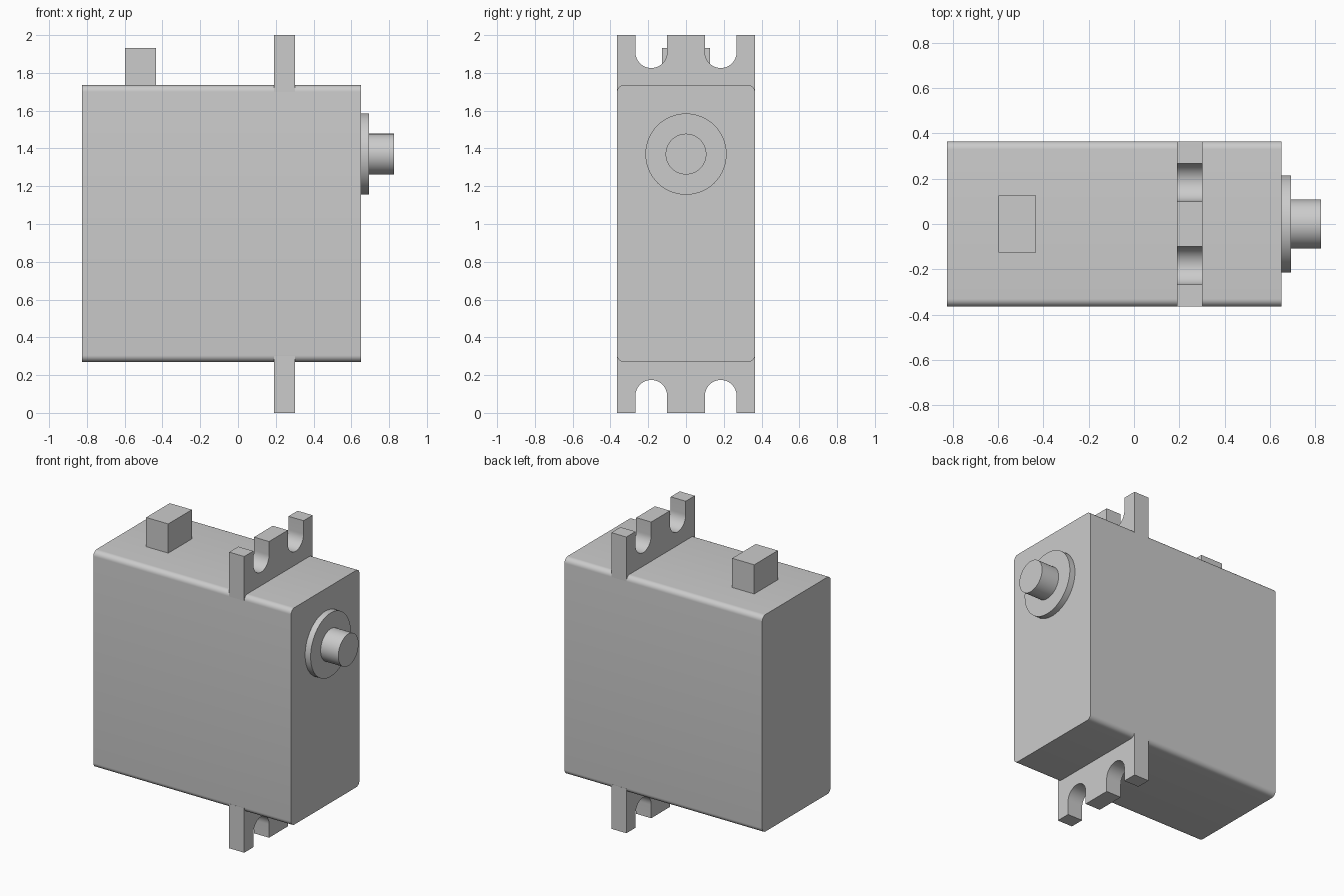
import bpy, bmesh
from math import sin, cos, pi, radians

cube = bpy.data.objects.get("Cube")
if cube:
    bpy.data.objects.remove(cube, do_unlink=True)

grey = bpy.data.materials.new("plain grey")
grey.use_nodes = True
colour = (0.6, 0.6, 0.6, 1)
grey.diffuse_color = colour
grey.node_tree.nodes["Principled BSDF"].inputs["Base Color"].default_value = colour

HALF_Y = 0.365                 # half depth of case and ears
BOTTOM, TOP = 0.27, 1.735      # case height range
CORNER = 0.035                 # rounding of the long case edges
SHAFT_Z = 1.37


def arc(cy, cz, r, start, end, steps):
    """Points of an arc in the YZ plane, angles in degrees."""
    angles = [radians(start + (end - start) * i / steps) for i in range(steps + 1)]
    return [(cy + r * cos(a), cz + r * sin(a)) for a in angles]


def extrude_x(name, profile, x0, x1):
    """Solid made from a YZ outline swept between two x positions."""
    bm = bmesh.new()
    face = bm.faces.new([bm.verts.new((x0, y, z)) for y, z in profile])
    swept = bmesh.ops.extrude_face_region(bm, geom=[face])["geom"]
    verts = [v for v in swept if isinstance(v, bmesh.types.BMVert)]
    bmesh.ops.translate(bm, verts=verts, vec=(x1 - x0, 0, 0))
    bmesh.ops.recalc_face_normals(bm, faces=bm.faces)
    mesh = bpy.data.meshes.new(name)
    bm.to_mesh(mesh)
    bm.free()
    mesh.materials.append(grey)
    obj = bpy.data.objects.new(name, mesh)
    bpy.context.collection.objects.link(obj)
    bpy.ops.object.select_all(action="DESELECT")
    obj.select_set(True)
    bpy.context.view_layer.objects.active = obj
    bpy.ops.object.shade_smooth_by_angle(angle=radians(30))
    return obj


# Case with four rounded long edges
inner_y = HALF_Y - CORNER
case = []
for cy, cz, start in ((inner_y, TOP - CORNER, 0), (-inner_y, TOP - CORNER, 90),
                      (-inner_y, BOTTOM + CORNER, 180), (inner_y, BOTTOM + CORNER, 270)):
    case += arc(cy, cz, CORNER, start, start + 90, 8)
extrude_x("case", case, -0.825, 0.652)

# Mounting ears, each with two open round-ended slots
SLOT_Y, SLOT_R, SLOT_Z = 0.184, 0.084, 1.91
ear = [(-HALF_Y, TOP - CORNER), (-HALF_Y, 2)]
for side in (-1, 1):
    cy = side * SLOT_Y
    ear.append((cy - SLOT_R, 2))
    ear += arc(cy, SLOT_Z, SLOT_R, 180, 360, 24)
    ear.append((cy + SLOT_R, 2))
ear += [(HALF_Y, 2), (HALF_Y, TOP - CORNER)]
extrude_x("upper_mounting_ear", ear, 0.19, 0.302)
extrude_x("lower_mounting_ear", [(y, 2 - z) for y, z in ear], 0.19, 0.302)

# Output collar and shaft
extrude_x("shaft_collar", arc(0, SHAFT_Z, 0.215, 0, 354.375, 63), 0.64, 0.693)
extrude_x("output_shaft", arc(0, SHAFT_Z, 0.108, 0, 354.375, 63), 0.68, 0.825)

# Cable block on top
extrude_x("cable_block", [(-0.126, 1.72), (0.126, 1.72), (0.126, 1.932), (-0.126, 1.932)],
          -0.598, -0.433)
